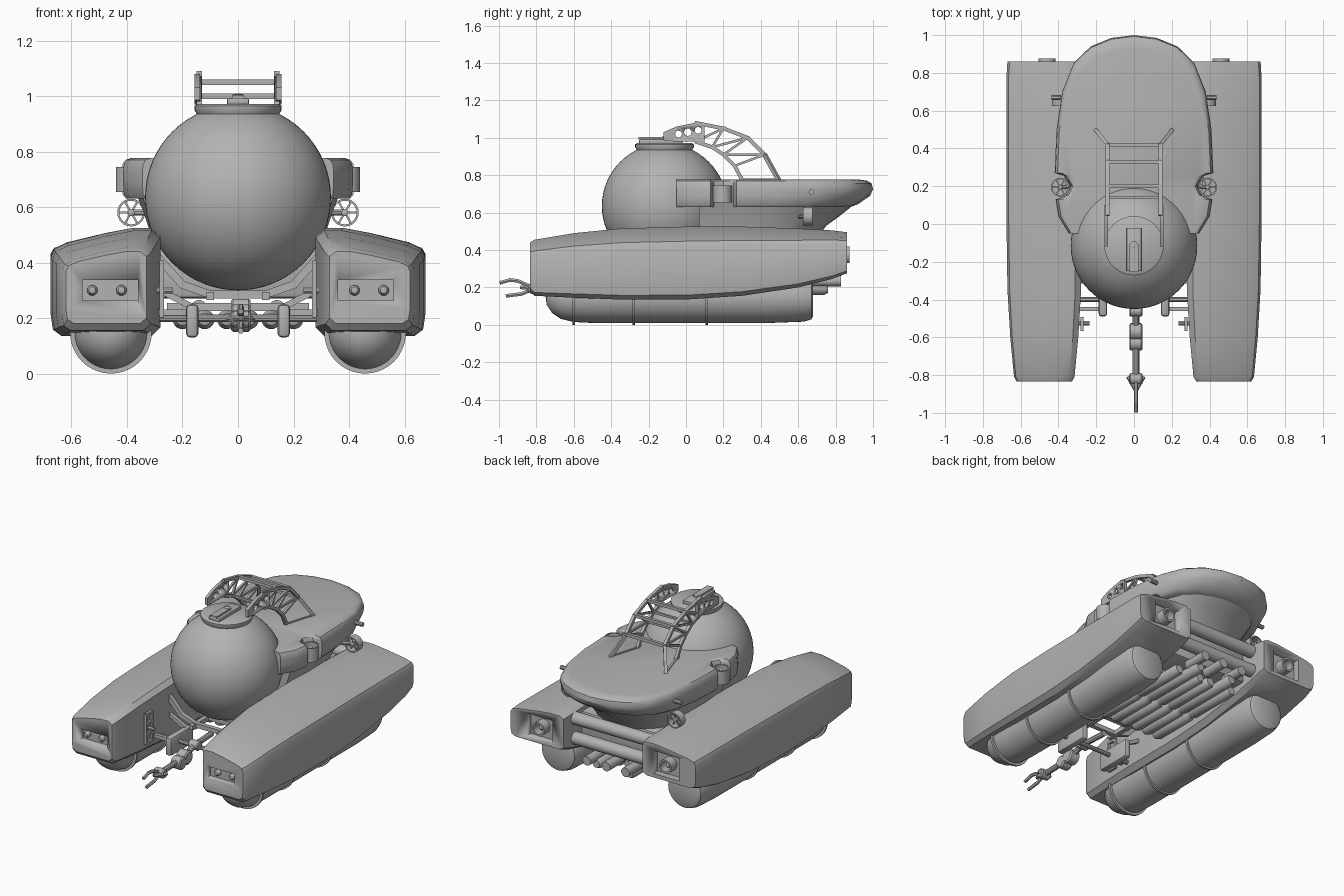
import bpy, bmesh, math
from mathutils import Vector, Matrix

cube = bpy.data.objects.get("Cube")
if cube:
    bpy.data.objects.remove(cube, do_unlink=True)

grey = bpy.data.materials.new("plain grey")
grey.use_nodes = True
grey.diffuse_color = (0.45, 0.45, 0.45, 1)
grey.node_tree.nodes["Principled BSDF"].inputs["Base Color"].default_value = (0.45, 0.45, 0.45, 1)
SIDES = ((-1, "right"), (1, "left"))


def finish(name, bm, angle=35):
    bmesh.ops.remove_doubles(bm, verts=bm.verts, dist=0.0001)
    bmesh.ops.recalc_face_normals(bm, faces=bm.faces)
    mesh = bpy.data.meshes.new(name)
    bm.to_mesh(mesh)
    bm.free()
    ob = bpy.data.objects.new(name, mesh)
    bpy.context.collection.objects.link(ob)
    mesh.materials.append(grey)
    bpy.ops.object.select_all(action='DESELECT')
    ob.select_set(True)
    bpy.context.view_layer.objects.active = ob
    bpy.ops.object.shade_smooth_by_angle(angle=math.radians(angle))
    return ob


def loft(name, rings, wrap=False, angle=35):
    bm = bmesh.new()
    rows = [[bm.verts.new(p) for p in ring] for ring in rings]
    n = len(rows[0])
    for a, b in zip(rows, rows[1:] + rows[:1] if wrap else rows[1:]):
        for i in range(n):
            bm.faces.new((a[i], a[(i + 1) % n], b[(i + 1) % n], b[i]))
    if not wrap:
        bm.faces.new(rows[0])
        bm.faces.new(rows[-1])
    return finish(name, bm, angle)


def lathe(name, profile, origin, axis, steps=32, wrap=False):
    """Profile of (radius, height) turned about an axis."""
    rot = Vector(axis).to_track_quat('Z', 'Y')
    turns = [2 * math.pi * i / steps for i in range(steps)]
    return loft(name, [[Vector(origin) + rot @ Vector((r * math.cos(t), r * math.sin(t), h))
                        for t in turns] for r, h in profile], wrap)


def struts(name, paths, r, sides=4):
    bm = bmesh.new()
    for path in paths:
        for a, b in zip(path, path[1:]):
            a, b = Vector(a), Vector(b)
            rot = (b - a).to_track_quat('Z', 'Y').to_matrix().to_4x4()
            m = Matrix.Translation((a + b) / 2) @ rot @ Matrix.Rotation(math.pi / sides, 4, 'Z')
            bmesh.ops.create_cone(bm, cap_ends=True, segments=sides, radius1=r, radius2=r,
                                  depth=(b - a).length + r * 0.6, matrix=m)
    return finish(name, bm)


def box(name, centre, size, bevel=0):
    bm = bmesh.new()
    bmesh.ops.create_cube(bm, size=1, matrix=Matrix.Translation(centre) @ Matrix.Diagonal((*size, 1)))
    if bevel:
        bmesh.ops.bevel(bm, geom=bm.edges[:], offset=bevel, segments=2, profile=0.5, affect='EDGES')
    return finish(name, bm)


def cut(ob, cutter):
    cutter.hide_render = True
    mod = ob.modifiers.new("cut", 'BOOLEAN')
    mod.operation, mod.solver, mod.object = 'DIFFERENCE', 'EXACT', cutter
    bpy.context.view_layer.objects.active = ob
    bpy.ops.object.modifier_apply(modifier=mod.name)
    bpy.data.objects.remove(cutter, do_unlink=True)


def thruster(name, origin, axis, r, length):
    h = length / 2
    lathe(name + "_duct", [(r, -h), (r, h), (r * 0.85, h), (r * 0.85, -h)], origin, axis, 24, True)
    lathe(name + "_hub", [(0, -h), (r * 0.25, -h * 0.7), (r * 0.25, h * 0.7), (0, h)], origin, axis, 12)
    rot = Vector(axis).to_track_quat('Z', 'Y')
    o = Vector(origin)
    spokes = [rot @ Vector((math.cos(k * math.pi / 3), math.sin(k * math.pi / 3), 0)) * r * 0.9
              for k in range(3)]
    struts(name + "_blades", [(o - s, o + s) for s in spokes], r * 0.1)


# Side hulls: y, inner x, outer x, bottom z, top z
stations = [(-.835, .33, .62, .18, .44), (-.81, .315, .635, .155, .455), (-.6, .295, .655, .145, .49),
            (-.35, .28, .67, .135, .515), (0, .28, .675, .135, .525), (.3, .28, .675, .155, .525),
            (.6, .28, .675, .2, .515), (.78, .28, .675, .245, .505), (.86, .285, .67, .275, .495)]
section = [(.08, 0), (.9, 0), (.98, .06), (1, .2), (1, .72), (.97, .8), (.85, .86),
           (.5, .95), (.25, 1), (.08, 1), (0, .93), (0, .08)]
for s, side in SIDES:
    hull = loft(side + "_hull", [[(s * (i + (o - i) * u), y, b + (t - b) * v) for u, v in section]
                                 for y, i, o, b, t in stations])
    cut(hull, box("light_cutter", (s * .46, -.83, .3), (.2, .06, .075)))
    cut(hull, box("nozzle_cutter", (s * .46, .86, .375), (.19, .09, .15)))
    for x in (.42, .525):
        lathe(side + "_headlight", [(0, .022), (.012, .018), (.019, .006), (.019, -.01)],
              (s * x, -.81, .3), (0, -1, 0), 16)
    lathe(side + "_rear_nozzle", [(.045, 0), (.045, .07), (.033, .07), (.033, 0)],
          (s * .46, .805, .375), (0, 1, 0), 24, True)
    lathe(side + "_rear_nozzle_hub", [(.015, 0), (.015, .04), (0, .055)], (s * .46, .805, .375), (0, 1, 0), 12)

    # Ballast float with bands
    lathe(side + "_float", [(0, -.75), (.04, -.745), (.085, -.715), (.115, -.67), (.132, -.6), (.137, -.5),
                            (.137, .45), (.13, .63), (.118, .67), (.1, .68), (0, .68)],
          (s * .458, 0, .147), (0, 1, 0), 40)
    for y in (-.6, -.28, .11):
        lathe(side + "_float_band", [(.12, -.007), (.147, -.007), (.147, .007), (.12, .007)],
              (s * .458, y, .147), (0, 1, 0), 40, True)

    # Deck thrusters, marker knob and inner hull step
    thruster(side + "_vertical_thruster", (s * .39, .195, .7), (0, 0, 1), .05, .09)
    thruster(side + "_drive_thruster", (s * .385, .65, .58), (0, 1, 0), .05, .05)
    struts(side + "_thruster_mounts", [[(s * .385, .65, .58), (s * .28, .6, .58)],
                                       [(s * .39, .195, .7), (s * .3, .2, .7)]], .012, 8)
    struts(side + "_marker_knob", [[(s * .39, .67, .71), (s * .433, .67, .71)]], .014, 10)
    step = [(s * .275, y, z) for y, z in ((-.56, .21), (-.56, .4), (-.5, .4), (-.5, .21), (-.56, .21))]
    struts(side + "_step_frame", [step] + [[(s * .275, -.56, z), (s * .275, -.5, z)] for z in (.27, .34)], .011)
    struts(side + "_step_peg", [[(s * .3, -.525, .3), (s * .24, -.525, .3)]], .012, 8)

    # Front skids
    box(side + "_skid", (s * .165, -.37, .19), (.045, .24, .12), .015)
    struts(side + "_skid_bracket", [[(s * .165, -.3, .24), (s * .28, -.3, .3)],
                                    [(s * .165, -.45, .22), (s * .3, -.45, .22)]], .016)

# Cabin sphere and hatch
bm = bmesh.new()
bmesh.ops.create_uvsphere(bm, u_segments=56, v_segments=32, radius=.335,
                          matrix=Matrix.Translation((0, -.115, .635)))
finish("cabin_sphere", bm)
lathe("hatch_rim", [(.145, .93), (.157, .95), (.157, .965), (.145, .972)], (0, -.115, 0), (0, 0, 1), 40)
box("hatch_latch", (0, -.135, .98), (.08, .23, .025), .006)
box("hatch_handle", (0, -.18, .998), (.045, .15, .012))
lathe("hatch_knob", [(.02, 0), (.02, .015), (0, .02)], (0, -.11, .99), (0, 0, 1), 12)

# Deck shell, notched for the vertical thrusters
stern = [(.12, .985), (.23, .94), (.32, .85), (.38, .7), (.41, .5), (.42, .27)]
wing = [(.37, .255), (.335, .2), (.36, .15), (.415, .13), (.4, .04), (.345, -.05)]


def deck_ring(half, z, sx, end):
    k = (end - .3) / .7
    right = [(x * sx, .3 + (y - .3) * k if y > .3 else y, z) for x, y in half]
    return [(0, end, z)] + right + [(-x, y, h) for x, y, h in reversed(right)]


loft("deck", [deck_ring(stern + wing, z, sx, end) for z, sx, end in
              ((.63, .96, .88), (.645, .99, .92), (.69, 1, .985), (.725, 1, 1), (.755, .99, .993),
               (.77, .965, .97), (.776, .92, .93))])
loft("deck_underbody", [deck_ring(stern + [(.4, .07)], z, sx, end) for z, sx, end in
                        ((.46, .72, .7), (.53, .77, .75), (.58, .81, .82), (.66, .88, .92))])

# Arched frame over the cabin
outer = [(-.12, 1.03), (-.05, 1.06), (.05, 1.08), (.2, 1.05), (.33, 1.0), (.42, .91), (.495, .775)]
inner = [(-.12, .985), (-.05, .98), (.05, .98), (.14, .95), (.2, .91), (.26, .85), (.3, .775)]
for s, side in SIDES:
    plate_outline = outer[:3] + [(.1, 1.07), (.1, .97)] + inner[2::-1]
    plate = loft(side + "_arch_plate", [[(s * x, y, z) for y, z in plate_outline] for x in (.137, .157)])
    for y, z, r in ((-.04, 1.02, .018), (.01, 1.03, .02), (.065, 1.04, .018)):
        cut(plate, lathe("hole_cutter", [(r, -.1), (r, .1)], (s * .147, y, z), (1, 0, 0), 16))
    top = [(s * .14, y, z) for y, z in outer[2:]]
    top[-1] = (s * .2, .495, .775)
    low = [(s * .14, y, z) for y, z in inner[2:]]
    webs = list(zip(top, low)) + list(zip(top[1:], low))
    struts(side + "_arch_truss", [top, low], .014)
    struts(side + "_arch_webs", webs[1:-1], .009)
struts("arch_crossbars", [[(-.14, y, z), (.14, y, z)] for y, z in outer[3:6]], .014)
struts("arch_lower_bars", [[(-.14, y, z), (.14, y, z)] for y, z in inner[3:5]], .01)

# Central chassis, cradle and cross tubes
box("chassis", (0, .32, .37), (.58, .72, .2), .02)
cradle = [(-.29, .42), (-.2, .32), (-.1, .285), (.1, .285), (.2, .32), (.29, .42)]
struts("cabin_cradle", [[(x, y, z) for x, z in cradle] for y in (-.3, -.17, -.04)], .02)
struts("cradle_rails", [[(x, -.34, .28), (x, .05, .28)] for x in (-.1, .1)], .02)
struts("front_cross_bar", [[(-.3, -.4, .2), (.3, -.4, .2)]], .014, 10)
struts("rear_cross_tubes", [[(-.3, .75, z), (.3, .75, z)] for z in (.32, .45)], .04, 20)

# Gas bottles under the chassis
for i in range(6):
    x = -.2 + .08 * i
    end = .76 if i in (1, 4) else .66
    lathe("gas_bottle", [(0, -.05), (.022, -.04), (.035, -.01), (.035, .27), (.028, .285), (.028, .3),
                         (.035, .315), (.035, end - .02), (.025, end), (0, end)],
          (x, 0, .195), (0, 1, 0), 20)
for x in (-.14, 0, .14):
    struts("rear_pump", [[(x, .68, .235), (x, .82, .235)]], .03, 16)
struts("bottle_straps", [[(-.25, y, .24), (.25, y, .24)] for y in (.1, .5)], .02)

# Manipulator arm with claw
struts("arm_links", [[(0, -.28, .24), (.01, -.46, .24), (.01, -.6, .2), (.01, -.83, .195)]], .018, 10)
for y, z, r in ((-.46, .24, .03), (-.57, .205, .045), (-.63, .19, .04), (-.82, .195, .03)):
    lathe("arm_joint", [(r * .8, -.035), (r, -.028), (r, .028), (r * .8, .035)], (.01, y, z), (1, 0, 0), 18)
struts("claw", [[(.01, -.82, .2), (.01, -.9, .235), (.01, -.94, .24), (.01, -.993, .225)],
                [(.01, -.82, .19), (.01, -.88, .165), (.01, -.96, .155)],
                [(-.03, -.81, .195), (.01, -.88, .2), (.05, -.81, .195)]], .011, 6)
